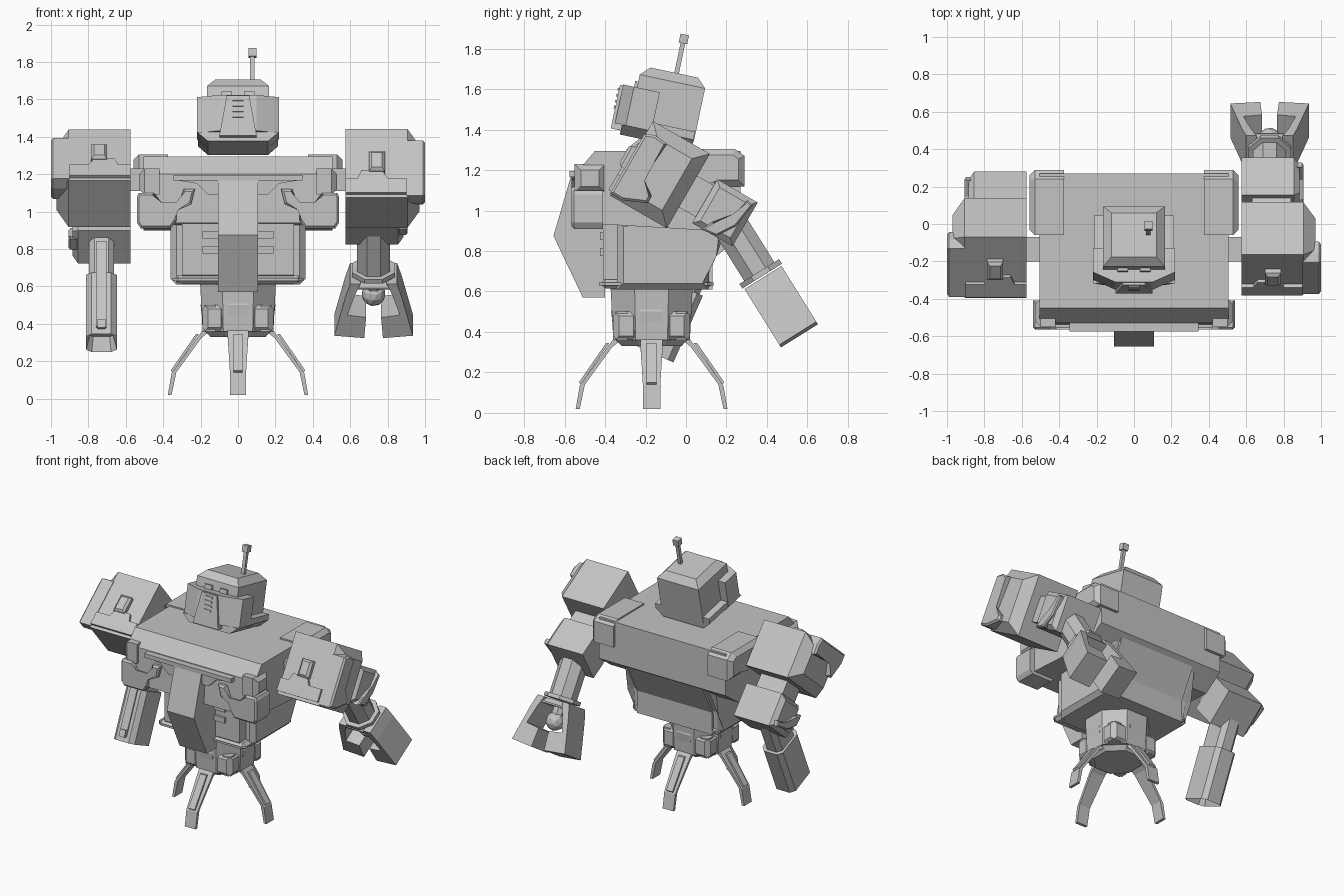
import bpy, bmesh, math
from mathutils import Matrix, Vector

if "Cube" in bpy.data.objects:
    bpy.data.objects.remove(bpy.data.objects["Cube"])

grey = bpy.data.materials.new("light_grey")
grey.diffuse_color = (0.55, 0.55, 0.55, 1)
grey.use_nodes = True
grey.node_tree.nodes["Principled BSDF"].inputs["Base Color"].default_value = grey.diffuse_color
I = Matrix.Identity(4)


def finish(bm, name, M=I):
    bmesh.ops.transform(bm, matrix=M, verts=bm.verts)
    bmesh.ops.recalc_face_normals(bm, faces=bm.faces)
    me = bpy.data.meshes.new(name)
    bm.to_mesh(me)
    bm.free()
    me.materials.append(grey)
    ob = bpy.data.objects.new(name, me)
    bpy.context.collection.objects.link(ob)
    return ob


def block(name, lo, hi, M=I, bevel=0, rule=lambda v: True):
    """Box between two corners; edges whose vertices pass the rule are chamfered."""
    bm = bmesh.new()
    bmesh.ops.create_cube(bm, size=1)
    for v in bm.verts:
        v.co = Vector([lo[i] if v.co[i] < 0 else hi[i] for i in range(3)])
    if bevel:
        es = [e for e in bm.edges if all(rule(v.co) for v in e.verts)]
        bmesh.ops.bevel(bm, geom=es, offset=bevel, segments=1, affect='EDGES')
    return finish(bm, name, M)


def prism(name, pts, axis, lo, hi, M=I, bevel=0):
    """Extrude a 2D outline along x (pts are y,z), y (x,z) or z (x,y)."""
    def at(p, t):
        p = list(p)
        p.insert(axis, t)
        return p
    bm = bmesh.new()
    a = [bm.verts.new(at(p, lo)) for p in pts]
    b = [bm.verts.new(at(p, hi)) for p in pts]
    bm.faces.new(a)
    bm.faces.new(b)
    n = len(pts)
    for i in range(n):
        bm.faces.new((a[i], a[(i + 1) % n], b[(i + 1) % n], b[i]))
    if bevel:
        es = [e for e in bm.edges if all(v in b for v in e.verts)]
        bmesh.ops.bevel(bm, geom=es, offset=bevel, segments=1, affect='EDGES')
    return finish(bm, name, M)


def cone(name, r1, r2, z0, z1, M=I, n=8):
    bm = bmesh.new()
    bmesh.ops.create_cone(bm, cap_ends=True, segments=n, radius1=r1, radius2=r2, depth=z1 - z0,
                          matrix=Matrix.Translation((0, 0, (z0 + z1) / 2)) @ Matrix.Rotation(math.pi / n, 4, 'Z'))
    return finish(bm, name, M)


def frame(x, y, z, deg, side=1):
    mirror = Matrix.Diagonal((side, 1, 1, 1))
    return mirror @ Matrix.Translation((x, y, z)) @ Matrix.Rotation(math.radians(deg), 4, 'X')


# Torso
prism("upper_torso", [(-.45, 1.295), (-.53, 1.2), (-.54, .94), (.13, .9), (.27, 1.0), (.27, 1.295)], 0, -.505, .505)
prism("lower_torso", [(-.41, .95), (-.41, .66), (-.37, .61), (.13, .61), (.13, .77), (.24, .98)], 0, -.30, .30)
for s in (1, -1):
    prism("torso_side", [(-.34, .95), (-.34, .61), (.11, .61), (.12, .78), (.22, .98)], 0, .29, .36,
          frame(0, 0, 0, 0, s), .03)
block("waist_band", (-.35, -.43, .615), (.35, .135, .66), I, .03, lambda v: True)
prism("belly_plate", [(-.54, 1.165), (-.57, 1.165), (-.655, .875), (-.51, .57), (-.40, .57), (-.40, 1.0)], 0, -.108, .108)
prism("chest_bar", [(-.345, 1.195), (.345, 1.195), (.345, 1.17), (.22, 1.15), (.16, 1.09), (-.16, 1.09),
                    (-.22, 1.15), (-.345, 1.17)], 1, -.5, -.565)
block("chest_ledge", (-.345, -.575, 1.165), (.345, -.5, 1.195))
for s in (1, -1):
    F = frame(0, 0, 0, 0, s)
    prism("chest_pad", [(.23, 1.12), (.29, 1.12), (.32, 1.04), (.42, 1.04), (.45, 1.1), (.53, 1.1), (.54, 1.08), (.54, .94),
                        (.52, .91), (.36, .91), (.33, .95), (.33, 1.02), (.25, 1.04)], 1, -.41, -.565, F, .012)
    block("chest_side_strip", (.42, -.55, 1.09), (.53, -.40, 1.23), F, .03, lambda v: v.x > .5)
    for z in (.775, .855):
        block("belly_vent", (.09, -.425, z), (.19, -.40, z + .04), F)
    # rear shoulder pads wrapping the torso corner
    prism("pad_top", [(-.06, 1.16), (-.06, 1.305), (.24, 1.305), (.29, 1.27), (.29, 1.12), (.15, 1.12), (.12, 1.16)],
          0, .375, .56, F, .03)
    block("shoulder_axle", (.48, -.20, 1.11), (.60, -.07, 1.23), F)

# Head, leaning back slightly
H = frame(0, -.09, 1.53, -12)
block("head", (-.165, -.165, -.16), (.165, .165, .155), H, .045, lambda v: abs(v.x) > .1 and v.z > 0)
prism("neck_collar", [(-.16, -.17), (.16, -.17), (.215, -.12), (.215, -.08), (-.215, -.08), (-.215, -.12)],
      1, -.17, .155, frame(0, -.09, 1.5, -12))
prism("face_mask", [(-.22, -.05), (-.22, -.18), (-.1, -.235), (.1, -.235), (.22, -.18), (.22, -.05)], 2, -.15, .045, H)
prism("chin", [(-.22, -.15), (.22, -.15), (.16, -.2), (-.16, -.2)], 1, -.2, -.02, H)
prism("mouth_plate", [(-.06, .04), (.06, .04), (.1, -.18), (-.1, -.18)], 1, -.2, -.25, H)
for i in range(4):
    block("mouth_bar", (-.03, -.257, .01 - i * .03), (.03, -.245, .024 - i * .03), H)
for x in (-.06, .06):
    block("eye_frame", (x - .028, -.18, .03), (x + .028, -.16, .075), H)
block("antenna_rod", (.065, .0, .15), (.088, .023, .33), H)
block("antenna_tip", (.055, -.01, .305), (.098, .033, .35), H)

# Hips and four legs
C = Matrix.Translation((0, -.17, 0))
cone("pelvis", .205, .22, .36, .63, C)
cone("pelvis_base", .16, .2, .33, .37, C)
path = [(.17, .60), (.20, .50), (.185, .37), (.215, .33), (.355, .135), (.375, .02)]
inner = [(.355, .02), (.33, .14), (.195, .325), (.15, .36), (.14, .60)]
for k in range(4):
    R = C @ Matrix.Rotation(k * math.pi / 2, 4, 'Z')
    leg = prism("leg", path + inner, 1, -.055, .055, R)
    axis = Vector((math.sin(k * math.pi / 2), math.cos(k * math.pi / 2), 0))
    side = Vector((-math.sin(k * math.pi / 2), math.cos(k * math.pi / 2), 0))
    for v in leg.data.vertices:  # feet narrow downwards
        if v.co.z < .2:
            p = v.co - C.translation
            v.co -= side * p.dot(side) * .22
    prism("leg_rib", [(.21, .345), (.225, .345), (.36, .15), (.35, .14)], 1, -.025, .025, R)
    for s in (1, -1):
        block("hip_block", (.12, s * .125 - .055, .36), (.19, s * .125 + .055, .50), R, .02, lambda v: v.x > .15)

# Upper arms (right arm raised, left arm lowered)
plate = [(-.17, .14), (-.12, .16), (-.048, .152), (-.065, -.07), (.015, -.11), (.015, -.15), (-.1, -.2), (-.17, -.2)]
hook = [(-.06, -.13), (.02, -.12), (.08, -.03), (.10, .10), (.065, .11), (.045, .01), (-.03, -.07)]
for s, deg in ((1, -30), (-1, -50)):
    A = frame(0, -.128, 1.174, deg, s)
    block("shoulder", (.575, -.165, -.21), (.97, .16, .215), A, .065, lambda v: v.x > .8)
    prism("shoulder_side_plate", plate, 0, .90, 1.0, A, .012)
    block("shoulder_stud", (.70, -.205, -.06), (.785, -.15, .06), A, .015, lambda v: v.y < -.18)
    prism("shoulder_front_plate", [(.575, -.19), (.9, -.19), (.9, -.1), (.8, -.1), (.77, -.05), (.66, -.05),
                                   (.64, -.1), (.575, -.1)], 1, -.15, -.185, A)
    block("arm_link", (.63, .10, -.09), (.84, .28, .09), A)
    E = A @ Matrix.Translation((0, .37, 0))
    block("elbow", (.575, -.115, -.125), (.885, .115, .125), E, .03, lambda v: v.x > .8)
    prism("elbow_hook", hook, 0, .86, .905, E, .008)

# Right forearm and open claw
G = frame(.725, .37, .686, 32)
cone("forearm", .095, .095, 0, .36, G)
cone("wrist_collar", .125, .125, -.012, .015, G)
block("palm", (-.12, -.1, -.06), (.12, .1, -.02), G, .03, lambda v: v.z > -.04)
cone("wrist_stem", .045, .045, -.17, -.05, G)
bm = bmesh.new()
bmesh.ops.create_icosphere(bm, subdivisions=2, radius=.065)
finish(bm, "palm_ball", G @ Matrix.Translation((0, 0, -.15)))
for s in (1, -1):
    prism("claw_finger", [(.07, -.02), (.125, -.02), (.15, -.10), (.21, -.345), (.05, -.36), (.04, -.23), (.14, -.215),
                          (.10, -.09)], 1, -.108, .108, G @ Matrix.Diagonal((s, 1, 1, 1)))

# Left cannon, open at the muzzle
K = frame(-.73, -.17, .297, -23.8)


def octo(w, d, c):
    return [(-w, -d + c), (-w + c, -d), (w - c, -d), (w, -d + c), (w, d - c), (w - c, d), (-w + c, d), (-w, d - c)]


prism("cannon_upper", octo(.067, .10, .03), 2, .3, .58, K)
bm_ob = prism("cannon_barrel", octo(.082, .118, .03), 2, .0, .36, K)
bm = bmesh.new()
bm.from_mesh(bm_ob.data)
end = min(bm.faces, key=lambda f: f.calc_center_median().z)
bmesh.ops.inset_region(bm, faces=[end], thickness=.022)
bmesh.ops.translate(bm, verts=end.verts, vec=K.to_3x3() @ Vector((0, 0, .08)))
bm.to_mesh(bm_ob.data)
bm.free()
block("cannon_ridge", (-.028, -.128, .04), (.028, -.08, .54), K)
block("cannon_sight", (-.022, -.138, .03), (.022, -.11, .08), K)
